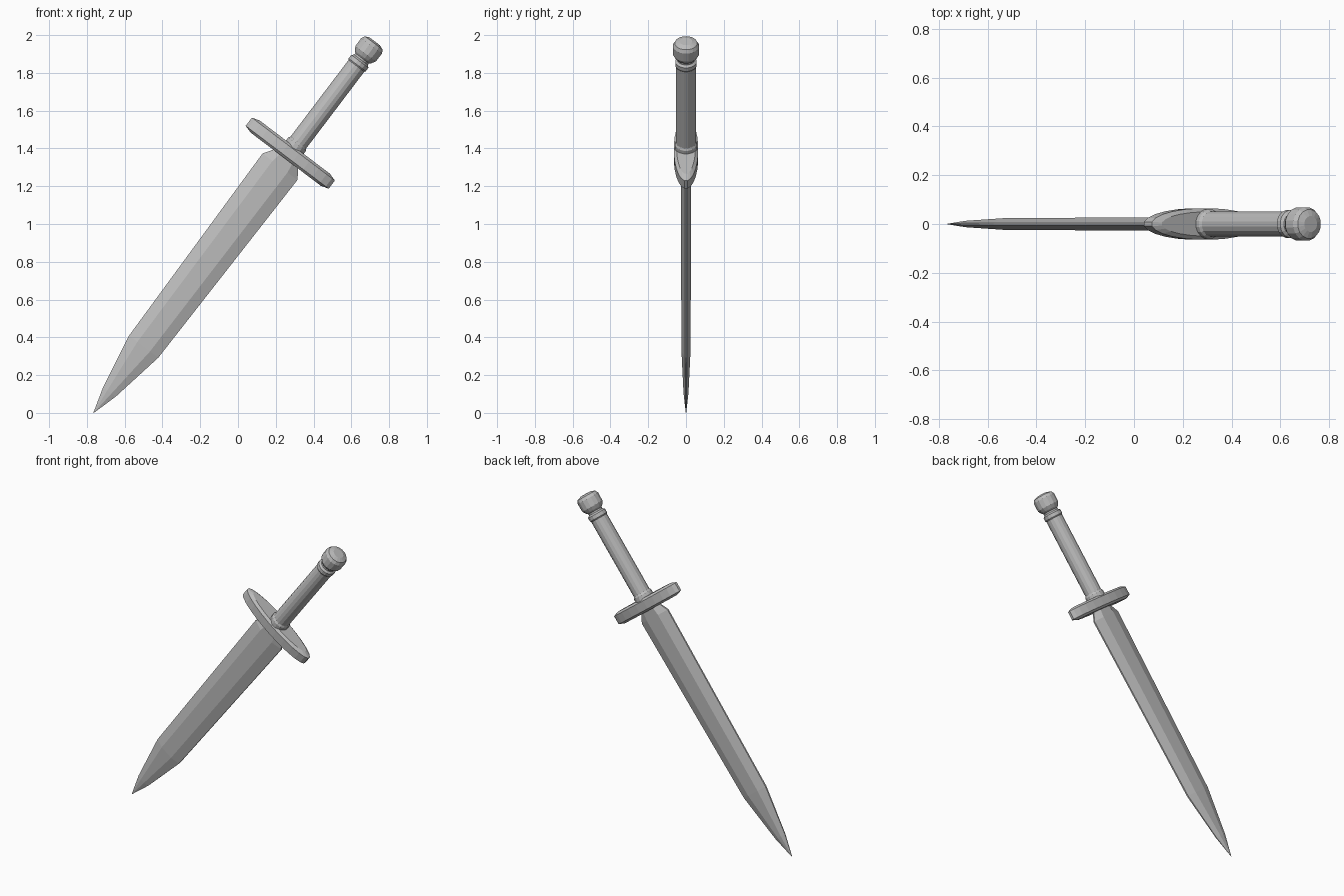
import bpy, bmesh, math
from mathutils import Matrix

cube = bpy.data.objects.get("Cube")
if cube:
    bpy.data.objects.remove(cube, do_unlink=True)

steel = bpy.data.materials.new("plain grey steel")
steel.use_nodes = True
GREY = (0.5, 0.5, 0.5, 1)
steel.diffuse_color = GREY
steel.node_tree.nodes["Principled BSDF"].inputs["Base Color"].default_value = GREY

# The dagger is modelled tip-down along z, then tilted about y
TILT = Matrix.Translation((-0.765, 0, 0)) @ Matrix.Rotation(math.radians(37.15), 4, 'Y')


def loft(name, sections):
    """Skin a closed part through (height, outline) sections, capping both ends."""
    bm = bmesh.new()
    rings = [[bm.verts.new((x, y, z)) for x, y in outline] for z, outline in sections]
    for low, high in zip(rings, rings[1:]):
        for i in range(len(low)):
            j = (i + 1) % len(low)
            bm.faces.new((low[i], low[j], high[j], high[i]))
    bm.faces.new(rings[0][::-1])
    bm.faces.new(rings[-1])
    bmesh.ops.recalc_face_normals(bm, faces=bm.faces)
    bm.transform(TILT)
    mesh = bpy.data.meshes.new(name)
    bm.to_mesh(mesh)
    bm.free()
    mesh.materials.append(steel)
    obj = bpy.data.objects.new(name, mesh)
    bpy.context.collection.objects.link(obj)
    return obj


def ellipse(rx, ry, sides):
    turns = [math.tau * (i + 0.5) / sides for i in range(sides)]
    return [(rx * math.cos(a), ry * math.sin(a)) for a in turns]


def blade_section(width, flat, thick, edge):
    half = [(width, edge), (flat, thick), (-flat, thick), (-width, edge)]
    return half + [(-x, -y) for x, y in half]


def lathe(name, profile, sides=16):
    return loft(name, [(z, ellipse(r, r, sides)) for z, r in profile])


# Blade: bevelled flats narrowing to the tip and to the guard
loft("blade", [(z, blade_section(*dims)) for z, dims in (
    (0, (0.001, 0.0005, 0.001, 0.0005)),
    (0.14, (0.042, 0.014, 0.013, 0.003)),
    (0.44, (0.097, 0.042, 0.024, 0.005)),
    (1.635, (0.116, 0.05, 0.028, 0.005)),
    (1.705, (0.07, 0.04, 0.028, 0.005)))])

# Guard: oval plate with chamfered rims
loft("guard", [(z, ellipse(rx, ry, 24)) for z, rx, ry in (
    (1.685, 0.235, 0.05), (1.698, 0.278, 0.065),
    (1.752, 0.278, 0.065), (1.765, 0.235, 0.05))])

# Handle: grip with a collar at each end
lathe("lower_collar", [(1.755, 0.06), (1.785, 0.06), (1.797, 0.053)])
lathe("grip", [(1.76, 0.053), (2.32, 0.053)])
lathe("upper_collar", [(2.305, 0.053), (2.312, 0.058), (2.335, 0.058), (2.345, 0.046)])

# Pommel: short neck flaring to a domed knob
lathe("pommel", [(2.335, 0.045), (2.355, 0.046), (2.364, 0.056), (2.385, 0.069),
                 (2.438, 0.07), (2.457, 0.06), (2.467, 0.033)])
